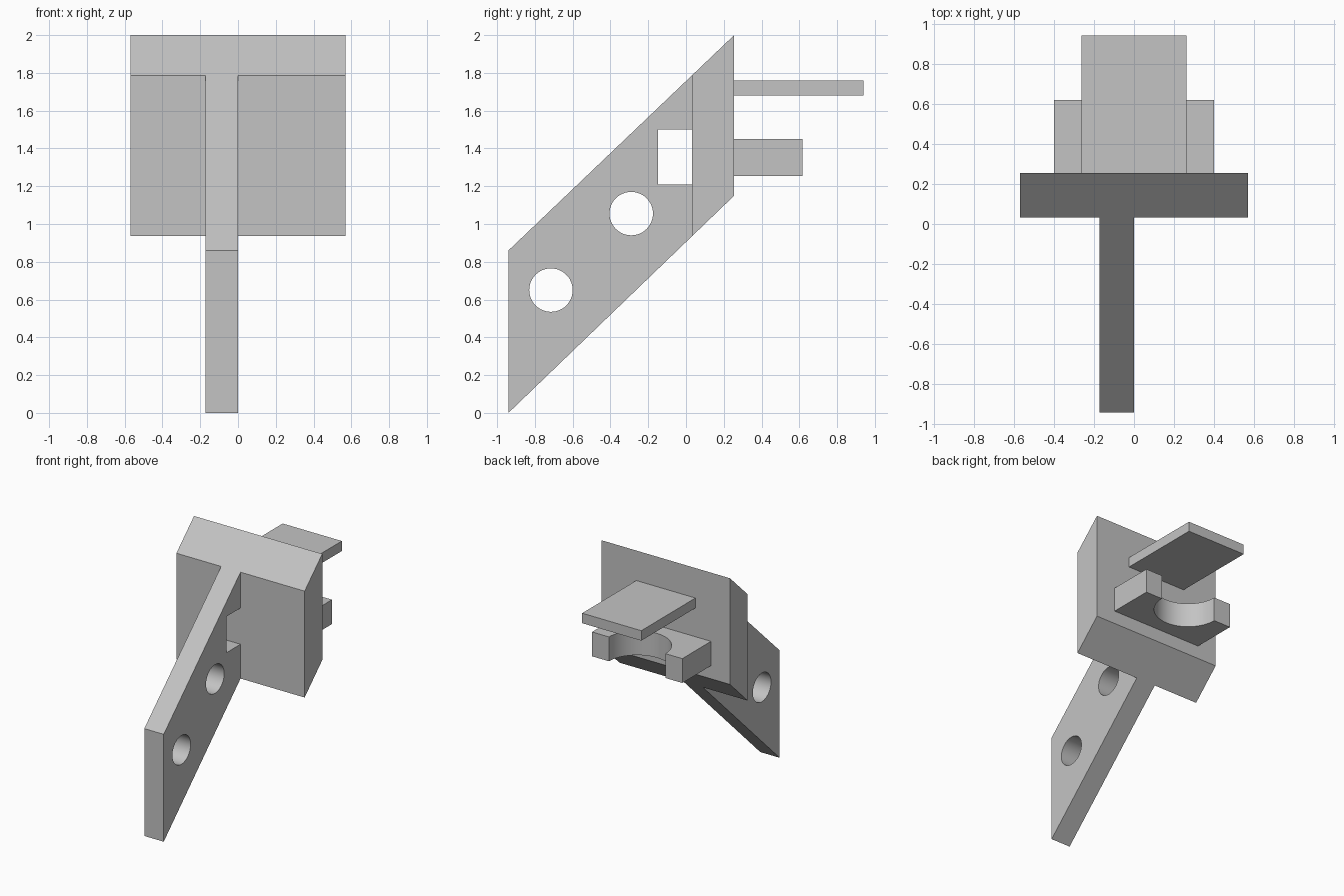
import bpy, bmesh, math
from mathutils import Vector

cube = bpy.data.objects.get("Cube")
if cube:
    bpy.data.objects.remove(cube, do_unlink=True)

grey = bpy.data.materials.new("plain grey")
grey.use_nodes = True
GREY = (0.55, 0.55, 0.55, 1.0)
grey.diffuse_color = GREY
grey.node_tree.nodes["Principled BSDF"].inputs["Base Color"].default_value = GREY


def prism(name, outline, axis, low, high):
    """Extrude a 2D outline along x (outline is y, z) or along z (outline is x, y)."""
    def place(p, d):
        return Vector((d, *p)) if axis == "x" else Vector((*p, d))
    bm = bmesh.new()
    face = bm.faces.new([bm.verts.new(place(p, low)) for p in outline])
    grown = bmesh.ops.extrude_face_region(bm, geom=[face])["geom"]
    step = place((0, 0), high - low)
    bmesh.ops.translate(bm, vec=step, verts=[v for v in grown if isinstance(v, bmesh.types.BMVert)])
    bmesh.ops.recalc_face_normals(bm, faces=bm.faces)
    mesh = bpy.data.meshes.new(name)
    bm.to_mesh(mesh)
    bm.free()
    mesh.materials.append(grey)
    obj = bpy.data.objects.new(name, mesh)
    bpy.context.collection.objects.link(obj)
    return obj


def rect(a0, a1, b0, b1):
    return [(a0, b0), (a1, b0), (a1, b1), (a0, b1)]


def arc(ca, cb, radius, start, sweep, count):
    angles = [start + sweep * i / count for i in range(count)]
    return [(ca + radius * math.cos(t), cb + radius * math.sin(t)) for t in angles]


def cut(obj, cutter):
    cutter.hide_render = True
    mod = obj.modifiers.new("cut", "BOOLEAN")
    mod.operation, mod.solver, mod.object = "DIFFERENCE", "EXACT", cutter
    bpy.context.view_layer.objects.active = obj
    bpy.ops.object.modifier_apply(modifier=mod.name)
    bpy.data.objects.remove(cutter, do_unlink=True)


def smooth(obj):
    bpy.ops.object.select_all(action="DESELECT")
    obj.select_set(True)
    bpy.context.view_layer.objects.active = obj
    bpy.ops.object.shade_smooth_by_angle(angle=math.radians(30))


# Shared slanted band: the arm and the back plate follow the same two slopes
FRONT, JOIN, BACK = -0.94, 0.032, 0.255


def lower(y):
    return 1.15 * (y - FRONT) / (BACK - FRONT)


def upper(y):
    return 0.86 + 1.14 * (y - FRONT) / (BACK - FRONT)


def band(y0, y1):
    return [(y0, lower(y0)), (y1, lower(y1)), (y1, upper(y1)), (y0, upper(y0))]


# Slanted arm with two round holes and a rectangular window
arm = prism("slanted_arm", band(FRONT, JOIN), "x", -0.172, 0)
for y, z in ((-0.715, 0.65), (-0.29, 1.055)):
    cut(arm, prism("hole_cutter", arc(y, z, 0.115, 0, math.tau, 48), "x", -0.3, 0.1))
cut(arm, prism("window_cutter", rect(-0.148, 0.1, 1.21, 1.5), "x", -0.3, 0.1))
smooth(arm)

# Wide back plate
prism("back_plate", band(JOIN, BACK), "x", -0.568, 0.568)

# Flat shelf
prism("upper_shelf", rect(-0.262, 0.262, BACK, 0.94), "z", 1.68, 1.76)

# Cradle block with a half-round mouth open to the back
TIP, MOUTH = 0.618, 0.25
mouth = arc(0, TIP, MOUTH, math.pi, math.pi, 32) + [(MOUTH, TIP)]
outline = [(-0.4, BACK), (-0.4, TIP)] + mouth + [(0.4, TIP), (0.4, BACK)]
smooth(prism("lower_cradle", outline, "z", 1.255, 1.45))
